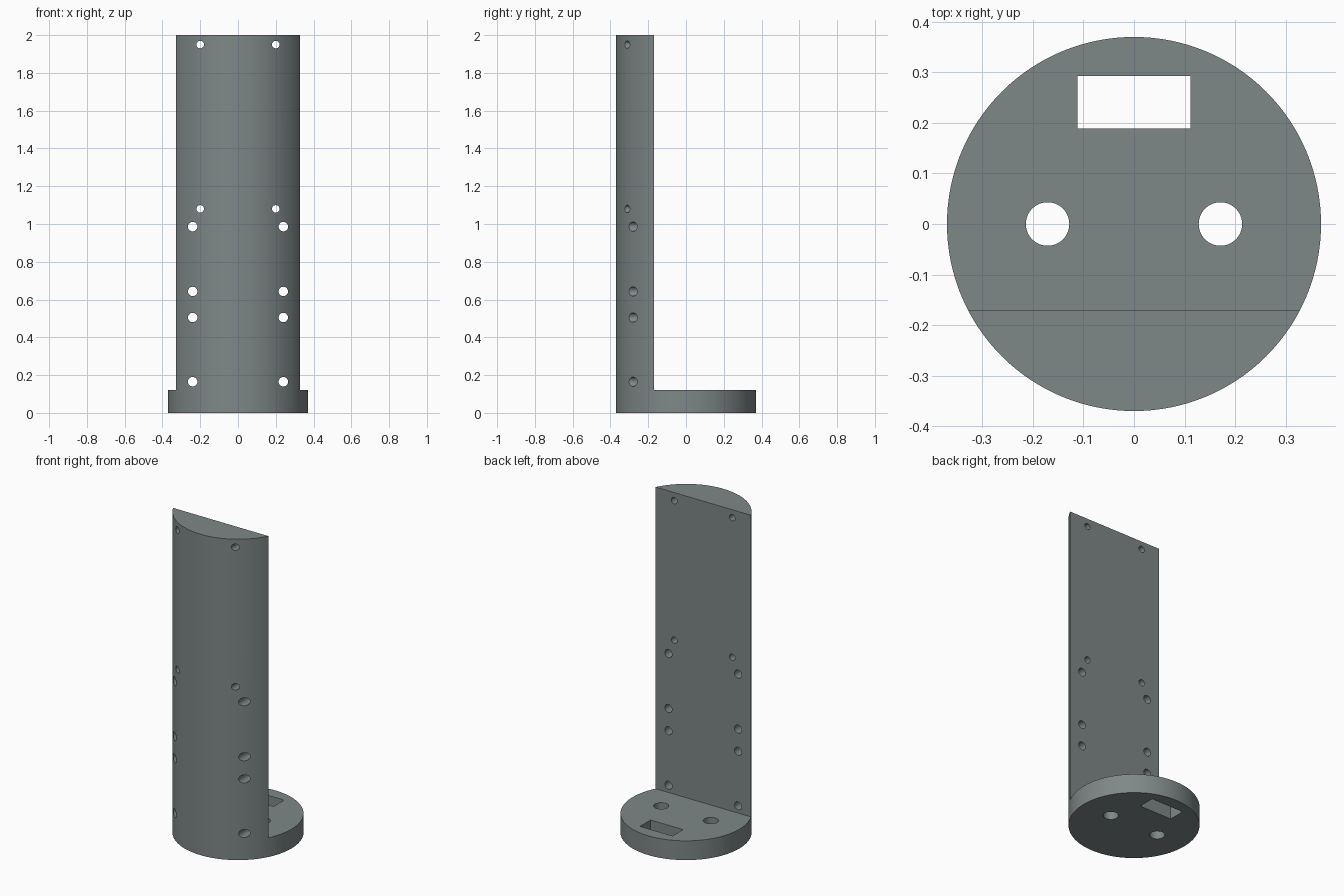
import bpy, bmesh, math
from mathutils import Matrix, Vector

if "Cube" in bpy.data.objects:
    bpy.data.objects.remove(bpy.data.objects["Cube"])

R, TOP, BASE_H, CHORD = 0.37, 2.0, 0.12, -0.17


def add_cylinder(bm, r, depth, center, along_y=False, segments=32):
    m = Matrix.Translation(center)
    if along_y:
        m = m @ Matrix.Rotation(math.pi / 2, 4, 'X')
    bmesh.ops.create_cone(bm, cap_ends=True, segments=segments, radius1=r,
                          radius2=r, depth=depth, matrix=m)


def add_box(bm, lo, hi):
    lo, hi = Vector(lo), Vector(hi)
    m = Matrix.Translation((lo + hi) / 2) @ Matrix.Diagonal((*(hi - lo), 1))
    bmesh.ops.create_cube(bm, size=1, matrix=m)


def make_object(name, bm):
    me = bpy.data.meshes.new(name)
    bm.to_mesh(me)
    bm.free()
    ob = bpy.data.objects.new(name, me)
    bpy.context.collection.objects.link(ob)
    return ob


def cut(target, cutter):
    mod = target.modifiers.new("cut", 'BOOLEAN')
    mod.operation, mod.solver, mod.object = 'DIFFERENCE', 'EXACT', cutter
    cutter.hide_render = True
    bpy.context.view_layer.objects.active = target
    bpy.ops.object.modifier_apply(modifier=mod.name)
    bpy.data.objects.remove(cutter)


# Round bar that becomes the foot disc and the upright
bm = bmesh.new()
add_cylinder(bm, R, TOP, (0, 0, TOP / 2), segments=128)
bracket = make_object("upright_bracket", bm)

# Remove everything behind the flat back, above the foot
bm = bmesh.new()
add_box(bm, (-1, CHORD, BASE_H), (1, 1, TOP + 1))
cut(bracket, make_object("notch_cutter", bm))

# Screw holes through the upright, round holes and slot through the foot
bm = bmesh.new()
for side in (-1, 1):
    for z in (1.08, 1.95):
        add_cylinder(bm, 0.02, 0.4, (side * 0.2, -0.25, z), True)
    for z in (0.165, 0.505, 0.643, 0.986):
        add_cylinder(bm, 0.025, 0.4, (side * 0.24, -0.25, z), True)
    add_cylinder(bm, 0.043, 0.4, (side * 0.171, 0, 0.06), segments=48)
add_box(bm, (-0.112, 0.189, -0.1), (0.112, 0.293, 0.3))
cut(bracket, make_object("hole_cutter", bm))

# Grey finish
grey = bpy.data.materials.new("slate_grey")
grey.diffuse_color = (0.21, 0.245, 0.245, 1)
grey.use_nodes = True
grey.node_tree.nodes["Principled BSDF"].inputs["Base Color"].default_value = grey.diffuse_color
bracket.data.materials.clear()
bracket.data.materials.append(grey)
for p in bracket.data.polygons:
    p.material_index = 0

bpy.ops.object.select_all(action='DESELECT')
bracket.select_set(True)
bpy.context.view_layer.objects.active = bracket
bpy.ops.object.shade_smooth_by_angle(angle=math.radians(30))
